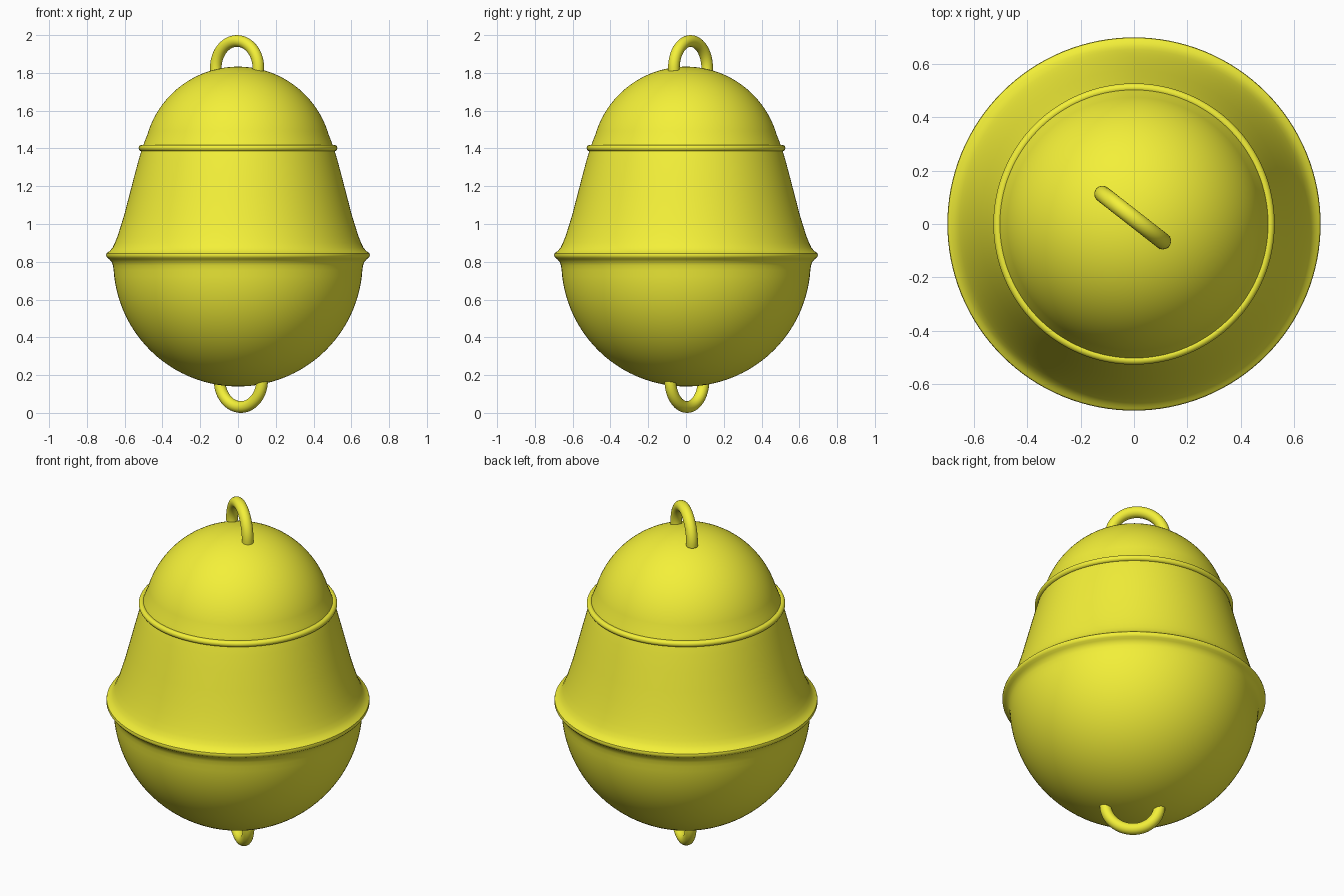
import bpy, bmesh
from math import sin, cos, pi, radians, sqrt

if "Cube" in bpy.data.objects:
    bpy.data.objects.remove(bpy.data.objects["Cube"])

paint = bpy.data.materials.new("yellow_paint")
paint.diffuse_color = (0.9, 0.87, 0.04, 1)
paint.use_nodes = True
paint.node_tree.nodes["Principled BSDF"].inputs["Base Color"].default_value = paint.diffuse_color


def finish(obj):
    obj.data.materials.append(paint)
    bpy.ops.object.select_all(action='DESELECT')
    bpy.context.view_layer.objects.active = obj
    obj.select_set(True)
    bpy.ops.object.shade_smooth_by_angle(angle=radians(40))


def lathe(name, profile, steps=128):
    """Revolve an (r, z) profile about the z axis."""
    bm = bmesh.new()
    vs = [bm.verts.new((r, 0, z)) for r, z in profile]
    edges = [bm.edges.new(p) for p in zip(vs, vs[1:])]
    bmesh.ops.spin(bm, geom=vs + edges, cent=(0, 0, 0), axis=(0, 0, 1),
                   angle=2 * pi, steps=steps, use_duplicate=False)
    bmesh.ops.remove_doubles(bm, verts=bm.verts, dist=1e-4)
    bmesh.ops.recalc_face_normals(bm, faces=bm.faces)
    mesh = bpy.data.meshes.new(name)
    bm.to_mesh(mesh)
    bm.free()
    obj = bpy.data.objects.new(name, mesh)
    bpy.context.collection.objects.link(obj)
    finish(obj)


def half_loop(name, centre, flip, radius=0.143, tube=0.031, segs=32, sides=24):
    """Half-ring lifting eye, standing diagonally; flip=-1 hangs it down."""
    bm = bmesh.new()
    yaw = radians(-38)
    rings = []
    for i in range(segs + 1):
        a = radians(-5) + radians(190) * i / segs
        ring = []
        for j in range(sides):
            b = 2 * pi * j / sides
            d = radius + tube * cos(b)
            u, v, w = d * cos(a), tube * sin(b), flip * d * sin(a)
            ring.append(bm.verts.new((centre[0] + u * cos(yaw) - v * sin(yaw),
                                      centre[1] + u * sin(yaw) + v * cos(yaw),
                                      centre[2] + w)))
        rings.append(ring)
    for r0, r1 in zip(rings, rings[1:]):
        for j in range(sides):
            k = (j + 1) % sides
            bm.faces.new((r0[j], r0[k], r1[k], r1[j]))
    bm.faces.new(rings[0])
    bm.faces.new(rings[-1])
    bmesh.ops.recalc_face_normals(bm, faces=bm.faces)
    mesh = bpy.data.meshes.new(name)
    bm.to_mesh(mesh)
    bm.free()
    obj = bpy.data.objects.new(name, mesh)
    bpy.context.collection.objects.link(obj)
    finish(obj)


# Hull: round bottom, rolled flange, flared cone and domed top in one profile
bowl = [(0.66 * sin(a), 0.80 - 0.66 * cos(a))
        for a in (radians(86) * i / 32 for i in range(33))]
flange = [(0.662, 0.78), (0.668, 0.798), (0.68, 0.812), (0.691, 0.82),
          (0.697, 0.828), (0.698, 0.836), (0.696, 0.845), (0.688, 0.851)]
cone = [(0.678, 0.858), (0.664, 0.875), (0.652, 0.90), (0.638, 0.935),
        (0.622, 0.985), (0.602, 1.05), (0.576, 1.15), (0.55, 1.25),
        (0.526, 1.34), (0.508, 1.40), (0.495, 1.435)]
dome = [(0.5 * cos(a), 1.333 + 0.5 * sin(a))
        for a in (radians(16) + radians(74) * i / 28 for i in range(29))]
dome[-1] = (0, 1.833)
lathe("buoy_hull", bowl + flange + cone + dome)

# Raised band where the dome meets the cone
lathe("upper_band", [(0.509 + 0.017 * cos(a), 1.402 + 0.017 * sin(a))
                     for a in (2 * pi * i / 20 for i in range(21))])

# Lifting eye on top, mooring eye underneath
half_loop("top_eye", (-0.005, 0.024, 1.826), 1)
half_loop("bottom_eye", (0.015, 0.005, 0.174), -1)
